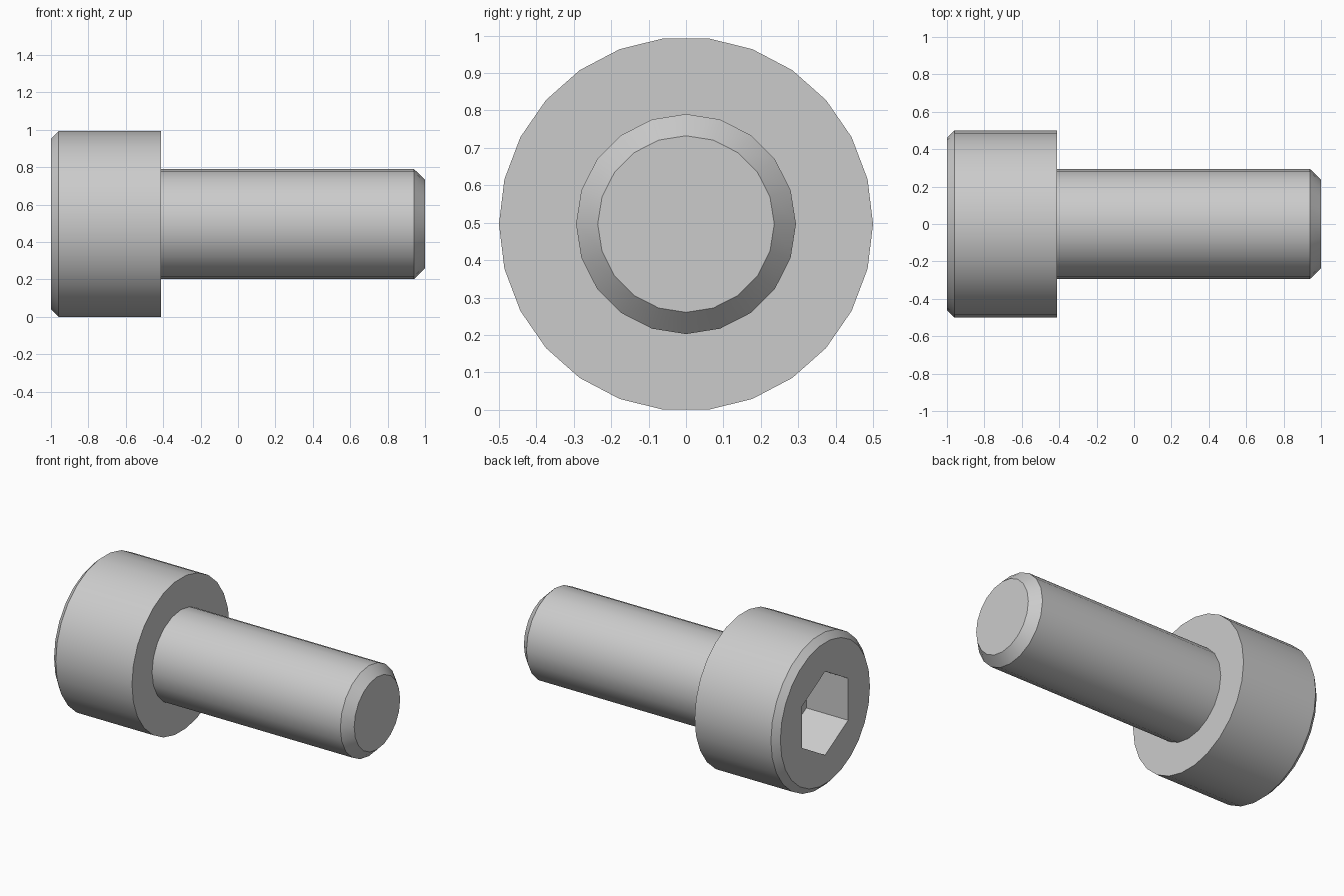
import bpy, bmesh
from math import sin, cos, radians, tau

if "Cube" in bpy.data.objects:
    bpy.data.objects.remove(bpy.data.objects["Cube"])

HEAD_SIDES, SHANK_SIDES = 26, 20
R_HEAD, R_SHANK = 0.5, 0.294
CHAMFER = 0.04
X_SHOULDER = -0.412
# the head rests on a flat of its 26-gon
Z_AXIS = R_HEAD * cos(tau / HEAD_SIDES / 2)

bm = bmesh.new()


def ring(x, radius, sides, offset=0.0):
    """Closed edge loop around the screw axis; returns (verts, edges)."""
    vs = [bm.verts.new((x, radius * cos(offset + tau * i / sides),
                        Z_AXIS + radius * sin(offset + tau * i / sides)))
          for i in range(sides)]
    es = [bm.edges.new((vs[i], vs[(i + 1) % sides])) for i in range(sides)]
    return vs, es


def wall(a, b):
    """Quads between two rings with the same number of sides."""
    n = len(a[0])
    for i in range(n):
        j = (i + 1) % n
        bm.faces.new((a[0][i], a[0][j], b[0][j], b[0][i]))


def annulus(outer, inner):
    """Flat face with a hole between two coplanar rings."""
    bmesh.ops.triangle_fill(bm, edges=outer[1] + inner[1], use_beauty=True)


# Hexagonal socket
socket_floor = ring(-0.70, 0.272, 6, radians(30))
socket_rim = ring(-1.0, 0.272, 6, radians(30))
# Head
head_face = ring(-1.0, R_HEAD - CHAMFER, HEAD_SIDES)
head_edge = ring(-1.0 + CHAMFER, R_HEAD, HEAD_SIDES)
head_back = ring(X_SHOULDER, R_HEAD, HEAD_SIDES)
# Shank
shank_root = ring(X_SHOULDER, R_SHANK, SHANK_SIDES)
shank_edge = ring(0.941, R_SHANK, SHANK_SIDES)
shank_tip = ring(1.0, 0.236, SHANK_SIDES)

bm.faces.new(socket_floor[0])
wall(socket_floor, socket_rim)
annulus(head_face, socket_rim)
wall(head_face, head_edge)
wall(head_edge, head_back)
annulus(head_back, shank_root)
wall(shank_root, shank_edge)
wall(shank_edge, shank_tip)
bm.faces.new(shank_tip[0])
bmesh.ops.recalc_face_normals(bm, faces=bm.faces[:])

mesh = bpy.data.meshes.new("socket_head_screw")
bm.to_mesh(mesh)
bm.free()
screw = bpy.data.objects.new("socket_head_screw", mesh)
bpy.context.collection.objects.link(screw)

# Smooth barrels, crisp chamfers and caps
bpy.context.view_layer.objects.active = screw
screw.select_set(True)
bpy.ops.object.shade_smooth_by_angle(angle=radians(30))
